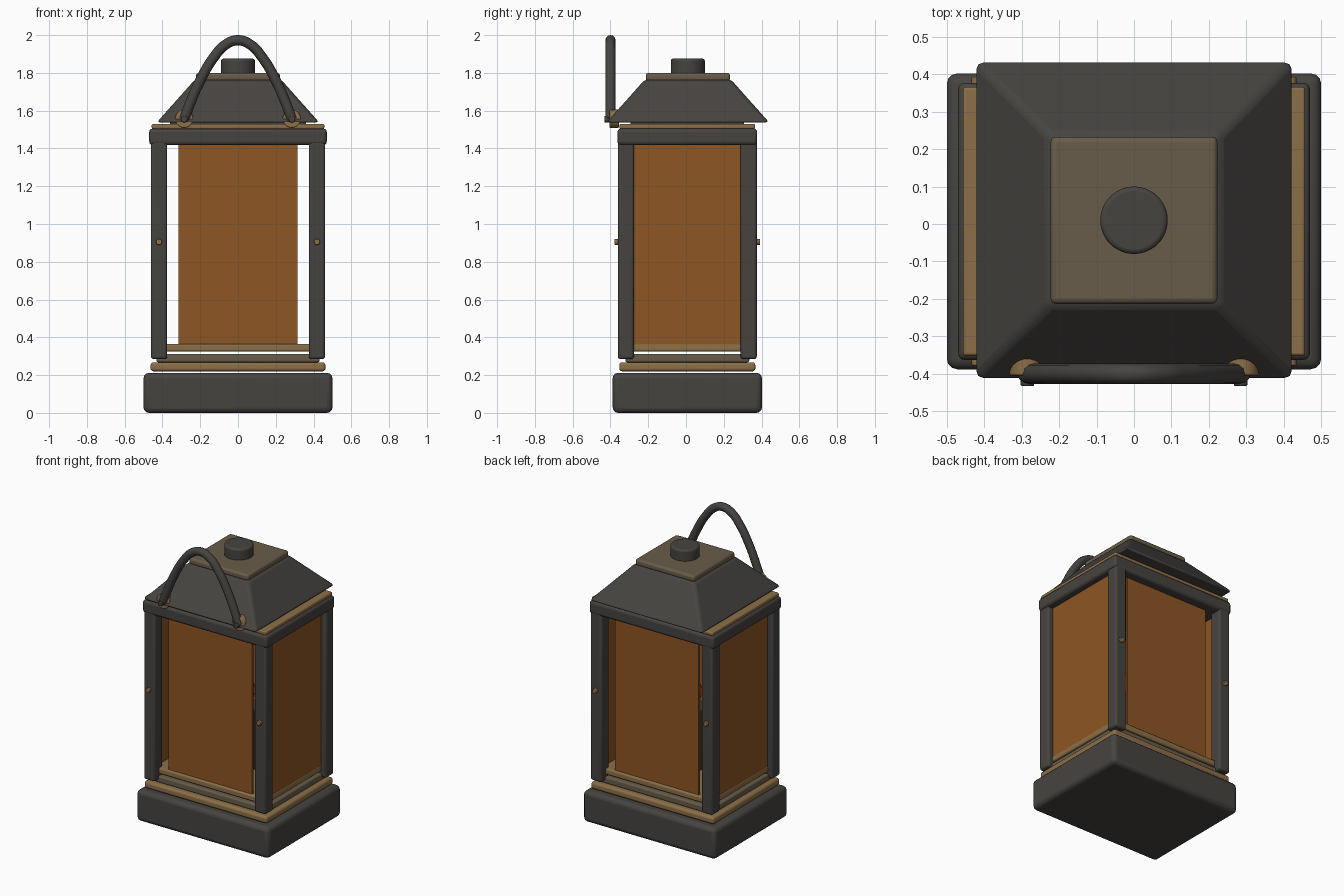
import bpy
import bmesh
from math import pi
from mathutils import Matrix, Vector

cube = bpy.data.objects.get("Cube")
if cube:
    bpy.data.objects.remove(cube, do_unlink=True)

CY = 0.007  # depth centre of the body


def material(name, color, metallic=0.0, roughness=0.6):
    mat = bpy.data.materials.new(name)
    mat.use_nodes = True
    mat.diffuse_color = (*color, 1)
    shader = next(n for n in mat.node_tree.nodes if n.type == 'BSDF_PRINCIPLED')
    shader.inputs["Base Color"].default_value = (*color, 1)
    shader.inputs["Metallic"].default_value = metallic
    shader.inputs["Roughness"].default_value = roughness
    return mat


IRON = material("dark_iron", (0.062, 0.057, 0.051))
BRASS = material("brass", (0.26, 0.16, 0.065))
BRONZE = material("aged_bronze", (0.14, 0.108, 0.068))
GLASS = material("amber_glass", (0.27, 0.092, 0.018))
WAX = material("candle_wax", (0.05, 0.04, 0.03))
FIRE = material("flame_red", (0.6, 0.05, 0.01))


def finish(obj, mat, bevel=0.0, segments=3):
    obj.data.materials.append(mat)
    if bevel:
        mod = obj.modifiers.new("rounded_edges", 'BEVEL')
        mod.width = bevel
        mod.segments = segments
        mod.limit_method = 'ANGLE'
    bpy.ops.object.select_all(action='DESELECT')
    obj.select_set(True)
    bpy.context.view_layer.objects.active = obj
    bpy.ops.object.shade_smooth_by_angle(angle=pi / 5)
    return obj


def from_bmesh(name, bm, mat, bevel=0.0):
    mesh = bpy.data.meshes.new(name)
    bm.to_mesh(mesh)
    bm.free()
    obj = bpy.data.objects.new(name, mesh)
    bpy.context.collection.objects.link(obj)
    return finish(obj, mat, bevel)


def box(name, half_x, half_y, z0, z1, mat, bevel=0.0, x=0.0, y=CY, taper=1.0):
    """Upright box; taper scales its top face."""
    bm = bmesh.new()
    bmesh.ops.create_cube(bm, size=2)
    for v in bm.verts:
        s = taper if v.co.z > 0 else 1.0
        v.co = Vector((x + v.co.x * half_x * s, y + v.co.y * half_y * s,
                       z1 if v.co.z > 0 else z0))
    return from_bmesh(name, bm, mat, bevel)


def rod(name, radius, length, center, mat, axis='Z', bevel=0.0, top=None, sides=32):
    bm = bmesh.new()
    bmesh.ops.create_cone(bm, cap_ends=True, segments=sides, radius1=radius,
                          radius2=radius if top is None else top, depth=length)
    turn = Matrix.Rotation(pi / 2, 4, 'X') if axis == 'Y' else Matrix()
    bm.transform(Matrix.Translation(center) @ turn)
    return from_bmesh(name, bm, mat, bevel)


# Stepped base
box("base", 0.5, 0.395, 0, 0.212, IRON, 0.028)
box("base_trim", 0.463, 0.36, 0.22, 0.268, BRASS, 0.015)
box("base_step", 0.432, 0.328, 0.268, 0.313, BRONZE, 0.01)
box("pane_sill", 0.425, 0.322, 0.325, 0.366, BRASS, 0.01)

# Upper frame
box("top_frame", 0.47, 0.37, 1.418, 1.505, IRON, 0.018)
box("top_trim", 0.457, 0.359, 1.503, 1.53, BRASS, 0.008)
box("roof_neck", 0.36, 0.3, 1.52, 1.56, IRON)

for sx, side in ((1, "left"), (-1, "right")):
    # Corner posts with rivets on their front and back
    for sy, end in ((-1, "front"), (1, "back")):
        box(f"{end}_{side}_post", 0.043, 0.043, 0.285, 1.45, IRON, 0.014,
            x=sx * 0.418, y=CY + sy * 0.325)
        rod(f"{end}_{side}_rivet", 0.016, 0.035,
            (sx * 0.418, CY + sy * 0.368, 0.905), BRASS, 'Y', 0.004, sides=16)
    # Side panes
    box(f"{side}_pane", 0.008, 0.29, 0.36, 1.425, GLASS, x=sx * 0.415)
    # Handle mounts and pivot pins
    rod(f"{side}_handle_mount", 0.048, 0.05, (sx * 0.285, -0.38, 1.557),
        BRASS, 'Y', 0.006)
    rod(f"{side}_handle_pin", 0.018, 0.075, (sx * 0.285, -0.395, 1.555),
        IRON, 'Y', 0.004, sides=16)

# Front and back panes
for sy, end in ((-1, "front"), (1, "back")):
    box(f"{end}_pane", 0.315, 0.008, 0.36, 1.425, GLASS, y=CY + sy * 0.298)

# Candle and flame
rod("candle", 0.12, 0.42, (0, CY, 0.57), WAX, bevel=0.012)
flame_bm = bmesh.new()
bmesh.ops.create_uvsphere(flame_bm, u_segments=24, v_segments=14, radius=1)
for v in flame_bm.verts:
    pinch = 1 - 0.45 * max(v.co.z, 0)
    v.co = Vector((v.co.x * 0.105 * pinch, CY + v.co.y * 0.105 * pinch,
                   0.89 + v.co.z * 0.13))
from_bmesh("flame", flame_bm, FIRE)

# Hipped roof, top plate and cap
box("roof", 0.43, 0.43, 1.538, 1.765, IRON, 0.018, y=0.01, taper=0.53)
box("roof_plate", 0.223, 0.223, 1.755, 1.8, BRONZE, 0.015, y=0.01)
rod("roof_cap", 0.09, 0.085, (0, 0.01, 1.833), IRON, bevel=0.012, sides=48)

# Arched handle
half = [(0.285, 1.555), (0.255, 1.635), (0.2, 1.76), (0.13, 1.88), (0.065, 1.95)]
path = [(-x, z) for x, z in half] + [(0, 1.973)] + half[::-1]
curve = bpy.data.curves.new("handle_path", 'CURVE')
curve.dimensions = '3D'
curve.bevel_depth = 0.027
curve.bevel_resolution = 4
curve.use_fill_caps = True
spline = curve.splines.new('BEZIER')
spline.bezier_points.add(len(path) - 1)
for point, (x, z) in zip(spline.bezier_points, path):
    point.co = (x, -0.4, z)
    point.handle_left_type = point.handle_right_type = 'AUTO'
helper = bpy.data.objects.new("handle_path", curve)
bpy.context.collection.objects.link(helper)
depsgraph = bpy.context.evaluated_depsgraph_get()
handle_mesh = bpy.data.meshes.new_from_object(helper.evaluated_get(depsgraph))
bpy.data.objects.remove(helper, do_unlink=True)
handle = bpy.data.objects.new("handle", handle_mesh)
bpy.context.collection.objects.link(handle)
handle.data.materials.clear()
finish(handle, IRON)
